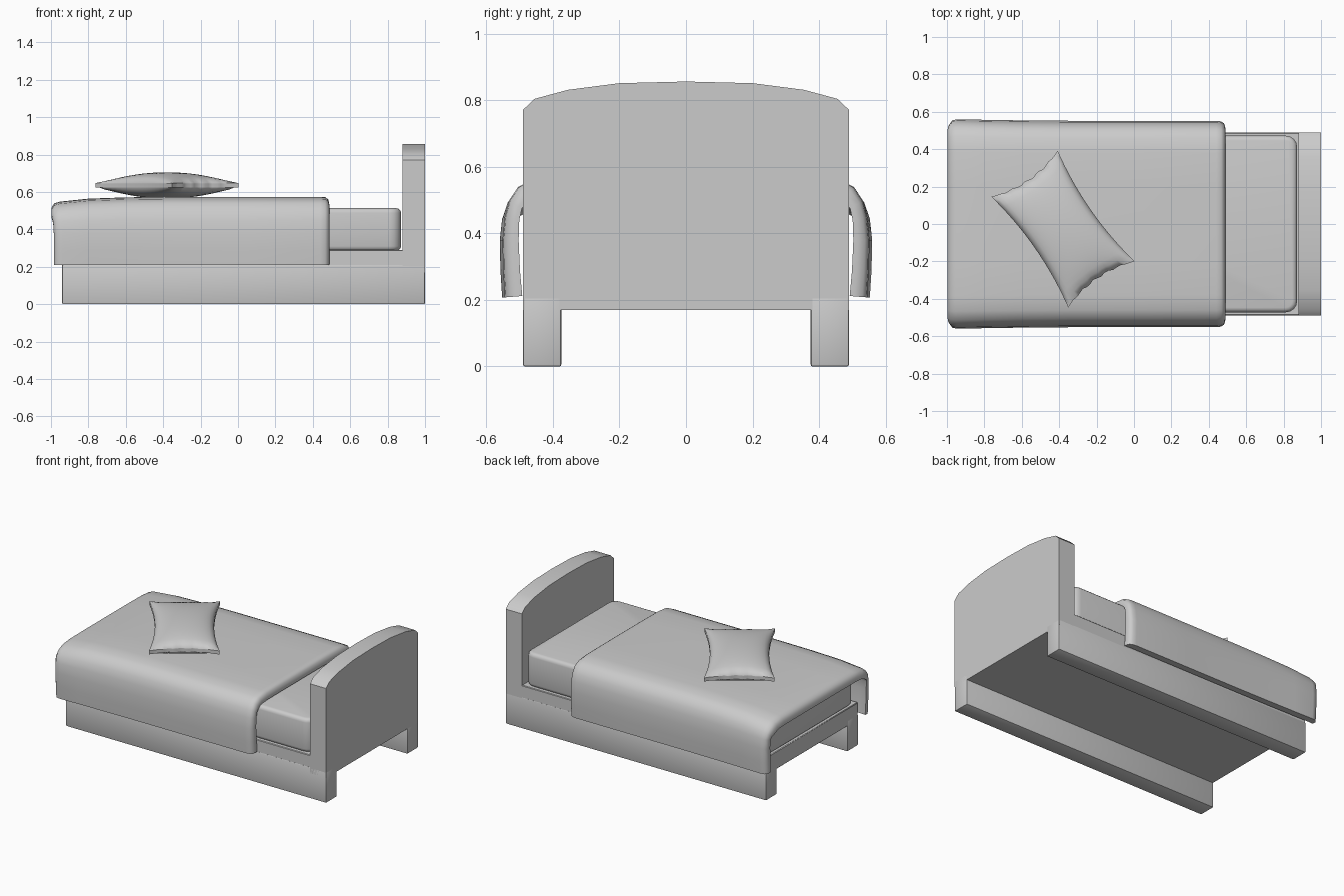
import bpy, bmesh, math
from mathutils import Matrix, Vector

if "Cube" in bpy.data.objects:
    bpy.data.objects.remove(bpy.data.objects["Cube"])


def finish(bm, name, angle=40):
    bmesh.ops.recalc_face_normals(bm, faces=bm.faces[:])
    me = bpy.data.meshes.new(name)
    bm.to_mesh(me)
    bm.free()
    ob = bpy.data.objects.new(name, me)
    bpy.context.collection.objects.link(ob)
    bpy.ops.object.select_all(action='DESELECT')
    bpy.context.view_layer.objects.active = ob
    ob.select_set(True)
    bpy.ops.object.shade_smooth_by_angle(angle=math.radians(angle))
    return ob


def box_bm(lo, hi):
    bm = bmesh.new()
    bmesh.ops.create_cube(bm, size=1)
    lo, hi = Vector(lo), Vector(hi)
    for v in bm.verts:
        v.co = [(lo[i] + hi[i]) / 2 + v.co[i] * (hi[i] - lo[i]) for i in range(3)]
    return bm


def bevel(bm, edges, width, segments):
    bmesh.ops.bevel(bm, geom=edges, offset=width, segments=segments,
                    profile=0.5, affect='EDGES')


# Base: two floor runners and the slab they carry
for side, name in ((-1, "front_runner"), (1, "back_runner")):
    y = sorted((side * 0.375, side * 0.49))
    bm = box_bm((-0.94, y[0], 0), (1, y[1], 0.21))
    bevel(bm, bm.edges[:], 0.006, 2)
    finish(bm, name)
bm = box_bm((-0.94, -0.488, 0.17), (0.9, 0.488, 0.29))
bevel(bm, bm.edges[:], 0.004, 1)
finish(bm, "bed_slab")

# Headboard: arched profile extruded along x
half = [(0.2, 0.852), (0.355, 0.832), (0.455, 0.805), (0.49, 0.772), (0.49, 0.17)]
profile = [(0, 0.857)] + half + [(-y, z) for y, z in reversed(half)]
bm = bmesh.new()
face = bm.faces.new([bm.verts.new((0.88, y, z)) for y, z in profile])
ext = bmesh.ops.extrude_face_region(bm, geom=[face])
bmesh.ops.translate(bm, vec=(0.12, 0, 0),
                    verts=[g for g in ext["geom"] if isinstance(g, bmesh.types.BMVert)])
finish(bm, "headboard")

# Mattress: rounded in plan, then softened along top and bottom
bm = box_bm((-0.93, -0.472, 0.285), (0.872, 0.472, 0.513))
bevel(bm, [e for e in bm.edges if abs(e.verts[0].co.z - e.verts[1].co.z) > 0.1], 0.06, 4)
bevel(bm, [e for e in bm.edges if abs(e.verts[0].co.z - e.verts[1].co.z) < 1e-4], 0.025, 3)
finish(bm, "mattress")

# Blanket: thick draped section lofted along x
outer = [(0.545, 0.208), (0.55, 0.29), (0.552, 0.38), (0.545, 0.45), (0.532, 0.498),
         (0.505, 0.54), (0.46, 0.563), (0.38, 0.572), (0.2, 0.574), (0, 0.574)]
inner = [(0.496, 0.212), (0.503, 0.29), (0.507, 0.38), (0.505, 0.44), (0.497, 0.475),
         (0.475, 0.50), (0.44, 0.515), (0.38, 0.519), (0.2, 0.52), (0, 0.52)]
# x, drop of the top, extra half width, thickness factor
stations = [(-0.985, 0.036, 0.004, 0.55), (-0.97, 0.03, 0.008, 0.9), (-0.94, 0.026, 0.008, 1),
            (-0.80, 0.010, 0.005, 1), (-0.6, 0.003, 0.002, 1), (-0.35, 0, 0, 1),
            (0.05, 0, 0, 1), (0.44, 0, 0, 1), (0.466, 0, -0.002, 0.97),
            (0.482, 0, -0.003, 0.75), (0.488, 0, -0.004, 0.3)]


def mirrored(pts):
    return pts + [(-y, z) for y, z in reversed(pts[:-1])]


bm = bmesh.new()
rings = []
for x, drop, wide, t in stations:
    ring_o, ring_i = [], []
    for (yo, zo), (yi, zi) in zip(mirrored(outer), mirrored(inner)):
        top = min(1, max(0, (zo - 0.42) / 0.12))
        px = x - (0.013 * top if x < -0.93 else 0)
        grow = 1 + wide / 0.55
        for ring, f in ((ring_o, t), (ring_i, 0)):
            y, z = yi + (yo - yi) * f, zi + (zo - zi) * f
            ring.append(bm.verts.new((px, y * grow, z - drop * top)))
    rings.append(ring_o + ring_i[::-1])
n = len(rings[0])
for a, b in zip(rings, rings[1:]):
    for i in range(n):
        j = (i + 1) % n
        bm.faces.new((a[i], a[j], b[j], b[i]))
for r in (rings[0], rings[-1]):
    for i in range(n // 2 - 1):
        bm.faces.new((r[i], r[i + 1], r[n - 2 - i], r[n - 1 - i]))
finish(bm, "blanket", 60)

# Pillow: puffed cushion with pinched sides and puckered short ends
bm = bmesh.new()
bmesh.ops.create_cube(bm, size=2)
bmesh.ops.subdivide_edges(bm, edges=bm.edges[:], cuts=17, use_grid_fill=True)
for v in bm.verts:
    u, w, s = v.co
    puff = max(0, (1 - u * u) * (1 - w * w)) ** 0.55
    pucker = 0.006 * math.sin(w * 17) * abs(u) ** 8 * (1 - w * w)
    px = u * (0.36 - 0.04 * (1 - w * w) * u * u) + pucker
    py = w * (0.216 - 0.035 * (1 - u * u) * w * w)
    v.co = (px, py, s * (0.012 + 0.058 * puff))
bm.transform(Matrix.Translation((-0.38, -0.027, 0.635)) @ Matrix.Rotation(math.radians(-55.2), 4, 'Z'))
finish(bm, "pillow", 60)
